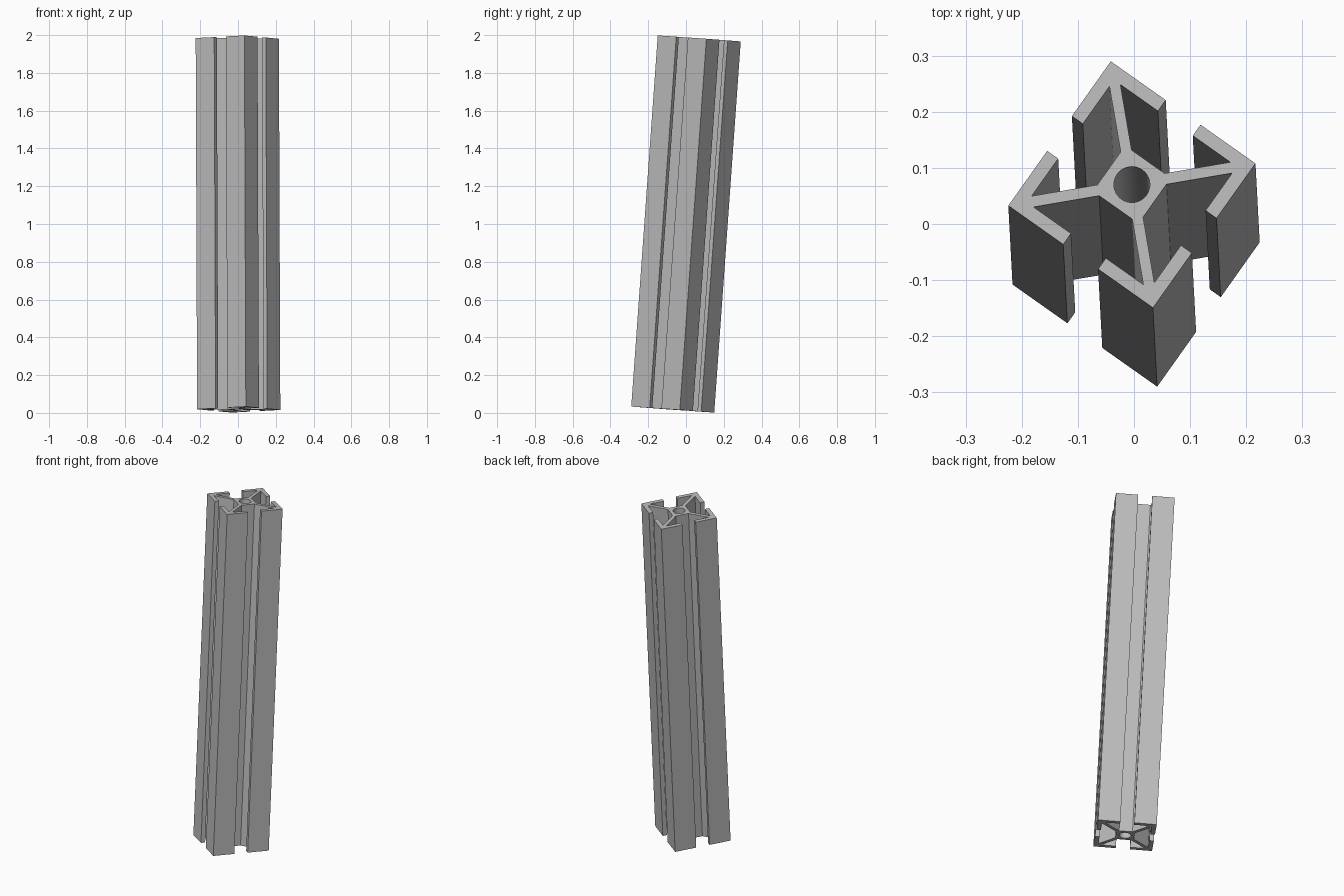
import bpy
import bmesh
import math
from mathutils import Matrix, Vector

default = bpy.data.objects.get("Cube")
if default:
    bpy.data.objects.remove(default, do_unlink=True)

# Section dimensions
HALF = 0.158      # half width of the square bar
LIP = 0.134       # inner face of the slot lips
GAP = 0.038       # half width of the slot opening
CORE = 0.05       # half width of the central core
WEB = 0.014       # offset of each diagonal web's faces
BORE = 0.032      # bore radius
LENGTH = 1.97

# Aluminium material
metal = bpy.data.materials.new("grey aluminium")
metal.use_nodes = True
grey = (0.5, 0.5, 0.5, 1)
metal.diffuse_color = grey
metal.node_tree.nodes["Principled BSDF"].inputs["Base Color"].default_value = grey

# One corner of the section: web, lip, corner, then the mirrored half
half_corner = [(-CORE + WEB, CORE), (-LIP + WEB, LIP), (-GAP, LIP), (-GAP, HALF)]
corner = half_corner + [(-HALF, HALF)] + [(-y, -x) for x, y in reversed(half_corner)]

outline = []
for turn in range(4):
    spin = Matrix.Rotation(turn * math.pi / 2, 3, 'Z')
    outline += [spin @ Vector((x, y, 0)) for x, y in corner]
bore = [Vector((BORE * math.cos(a), BORE * math.sin(a), 0))
        for a in (i * math.tau / 48 for i in range(48))]

# Fill the section around the bore and extrude it along the bar
bm = bmesh.new()


def add_loop(points):
    verts = [bm.verts.new(p - Vector((0, 0, LENGTH / 2))) for p in points]
    return [bm.edges.new((v, verts[i - 1])) for i, v in enumerate(verts)]


edges = add_loop(outline) + add_loop(bore)
bmesh.ops.triangle_fill(bm, edges=edges, use_beauty=True)
result = bmesh.ops.extrude_face_region(bm, geom=bm.faces[:], use_keep_orig=True)
top = [g for g in result["geom"] if isinstance(g, bmesh.types.BMVert)]
bmesh.ops.translate(bm, verts=top, vec=(0, 0, LENGTH))
bmesh.ops.recalc_face_normals(bm, faces=bm.faces[:])

mesh = bpy.data.meshes.new("slotted_bar")
bm.to_mesh(mesh)
bm.free()
mesh.materials.append(metal)
bar = bpy.data.objects.new("slotted_bar", mesh)
bpy.context.collection.objects.link(bar)

# Lean the bar back slightly and turn it about its length
axis = Vector((-0.0075, 0.1405, 1.965))
lean = Vector((0, 0, 1)).rotation_difference(axis).to_matrix().to_4x4()
turn = Matrix.Rotation(math.radians(-35.3), 4, 'Z')
bar.matrix_world = Matrix.Translation((0, 0, 1)) @ lean @ turn

# Round shading in the bore only
bpy.ops.object.select_all(action='DESELECT')
bar.select_set(True)
bpy.context.view_layer.objects.active = bar
bpy.ops.object.shade_smooth_by_angle(angle=math.radians(30))
